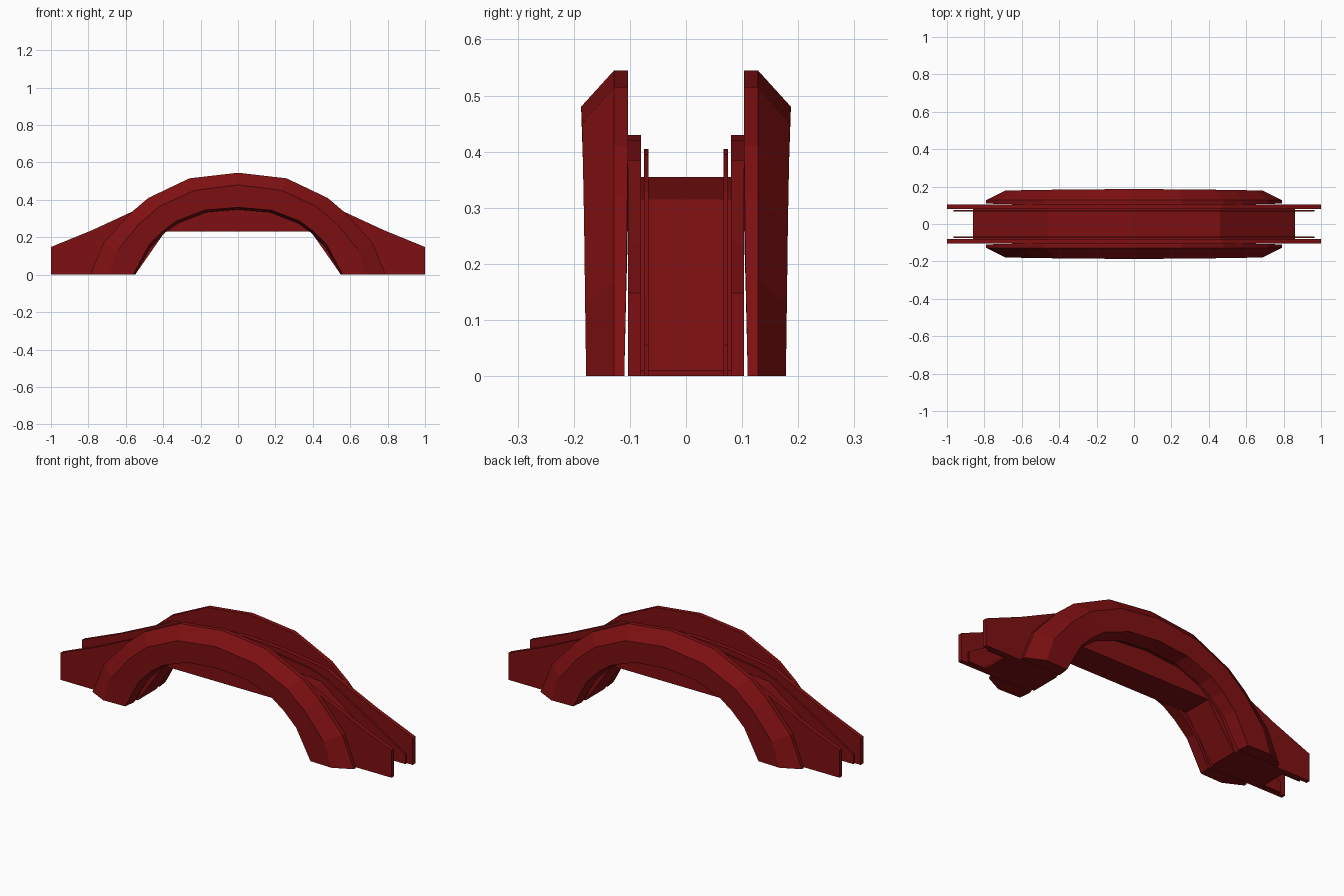
import bpy
import bmesh

cube = bpy.data.objects.get("Cube")
if cube:
    bpy.data.objects.remove(cube, do_unlink=True)

red = bpy.data.materials.new("dark_red")
red.use_nodes = True
COLOUR = (0.21, 0.005, 0.006, 1)
red.diffuse_color = COLOUR
red.node_tree.nodes["Principled BSDF"].inputs["Base Color"].default_value = COLOUR


def loft(name, half_sections):
    """Skin closed cross-sections running from the middle to +x, mirrored to -x."""
    mirrored = [[(-x, y, z) for x, y, z in s] for s in reversed(half_sections[1:])]
    bm = bmesh.new()
    rings = [[bm.verts.new(p) for p in s] for s in mirrored + half_sections]
    n = len(rings[0])
    for a, b in zip(rings, rings[1:]):
        for i in range(n):
            j = (i + 1) % n
            bm.faces.new((a[i], a[j], b[j], b[i]))
    bm.faces.new(rings[0])
    bm.faces.new(rings[-1])
    bmesh.ops.remove_doubles(bm, verts=bm.verts, dist=0.0001)
    bmesh.ops.recalc_face_normals(bm, faces=bm.faces)
    mesh = bpy.data.meshes.new(name)
    bm.to_mesh(mesh)
    bm.free()
    mesh.materials.append(red)
    obj = bpy.data.objects.new(name, mesh)
    bpy.context.collection.objects.link(obj)
    return obj


def slab(name, top, bottom, y0, y1):
    """Flat slab between an upper and a lower edge path."""
    loft(name, [[(tx, y0, tz), (tx, y1, tz), (bx, y1, bz), (bx, y0, bz)]
                for (tx, tz), (bx, bz) in zip(top, bottom)])


# Edge paths from the crown down to the foot, as (x, z)
outer = [(0, .545), (.26, .515), (.48, .41), (.58, .325), (.72, .17), (.79, 0)]
middle = [(0, .48), (.235, .45), (.42, .365), (.53, .27), (.645, .13), (.69, 0)]
inner = [(0, .36), (.18, .345), (.33, .287), (.40, .235), (.475, .16), (.56, 0)]
plate_top = [(0, .43), (.2, .42), (.47, .385), (.57, .335), (.78, .238), (1, .148), (1, .148)]
plate_low = inner + [(1, 0)]
liner_top = [(0, .405), (.2, .395), (.4, .365), (.5, .33), (.73, .195), (.965, .055), (.965, .055)]
liner_low = inner + [(.965, 0)]

for side, word in ((-1, "front"), (1, "back")):
    # Bevelled arch fender, tapering slightly toward its feet
    sections = []
    for k, ((ox, oz), (mx, mz), (ix, iz)) in enumerate(zip(outer, middle, inner)):
        t = k / 5
        back = .103 + .007 * t ** 3
        face = .187 - .009 * t
        sections.append([(ox, side * back, oz), (ox, side * .128, oz),
                         (mx, side * face, mz), (ix, side * (face - .004), iz),
                         (ix - .008, side * back, max(iz - .012, 0))])
    loft(word + "_fender", sections)
    # Long side plate and the thin liner behind it
    slab(word + "_side_plate", plate_top, plate_low, side * .08, side * .103)
    slab(word + "_liner", liner_top, liner_low, side * .067, side * .075)

# Central bridge block with sloping legs
slab("centre_block",
     [(0, .355), (.46, .315), (.86, .01), (.86, .01)],
     [(0, .23), (.39, .23), (.55, 0), (.86, 0)], -.08, .08)
